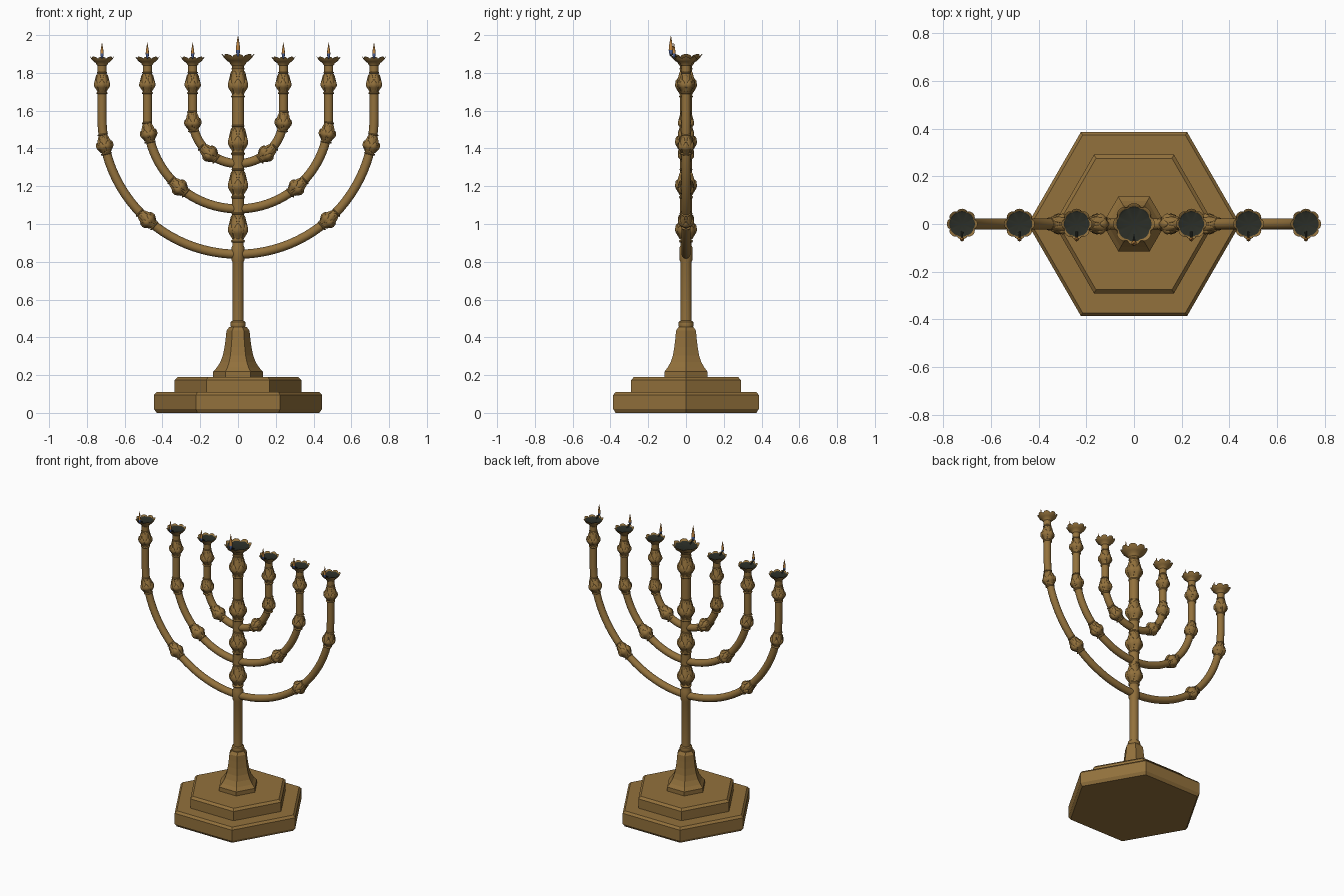
import bpy, bmesh, math
from mathutils import Matrix, Vector

if "Cube" in bpy.data.objects:
    bpy.data.objects.remove(bpy.data.objects["Cube"])

def material(name, rgb):
    m = bpy.data.materials.new(name)
    m.diffuse_color = (*rgb, 1)
    m.use_nodes = True
    m.node_tree.nodes["Principled BSDF"].inputs["Base Color"].default_value = m.diffuse_color
    return m

GOLD = material("aged_gold", (0.29, 0.165, 0.045))
OIL = material("dark_oil", (0.024, 0.027, 0.02))
BLUE = material("flame_blue", (0.08, 0.13, 0.33))
ORANGE = material("flame_orange", (0.55, 0.24, 0.05))

def skin(bm, rows, closed=True, mat=lambda i: 0):
    """Join rows of points with quads; rows of one point make a fan."""
    vs = [[bm.verts.new(p) for p in r] for r in rows]
    for i in range(len(vs) - 1):
        a, b = vs[i], vs[i + 1]
        n = max(len(a), len(b))
        for j in range(n if closed else n - 1):
            k = (j + 1) % n
            quad = [a[j % len(a)], a[k % len(a)], b[k % len(b)], b[j % len(b)]]
            f = bm.faces.new(list(dict.fromkeys(quad)))
            f.material_index = mat(i)

def lathe(bm, profile, n, warp=lambda r, z, t: (r, z), mat=lambda i: 0):
    rows = []
    for r, z in profile:
        if r == 0:
            rows.append([(0, 0, z)])
            continue
        row = []
        for j in range(n):
            t = 2 * math.pi * j / n
            rr, zz = warp(r, z, t)
            row.append((rr * math.cos(t), rr * math.sin(t), zz))
        rows.append(row)
    skin(bm, rows, True, mat)

def finish(bm, name, mats, angle=None, recalc=True):
    if recalc:
        bmesh.ops.recalc_face_normals(bm, faces=bm.faces[:])
    me = bpy.data.meshes.new(name)
    bm.to_mesh(me)
    bm.free()
    for m in mats:
        me.materials.append(m)
    if angle:
        me.shade_smooth()
        me.set_sharp_from_angle(angle=math.radians(angle))
    return me

def place(name, me, matrix=Matrix()):
    ob = bpy.data.objects.new(name, me)
    bpy.context.collection.objects.link(ob)
    ob.matrix_world = matrix
    return ob

def turned(name, profile, n, angle=None):
    bm = bmesh.new()
    lathe(bm, profile, n)
    return place(name, finish(bm, name, [GOLD], angle))

# Hexagonal stepped base and flared pedestal
turned("base_lower_step", [(0, 0), (0.43, 0), (0.445, 0.02), (0.445, 0.095),
                           (0.43, 0.11), (0, 0.11)], 6)
turned("base_upper_step", [(0, 0.1), (0.335, 0.1), (0.335, 0.175), (0.318, 0.19), (0, 0.19)], 6)
turned("pedestal", [(0, 0.18), (0.132, 0.18), (0.132, 0.218), (0.112, 0.24), (0.093, 0.27),
                    (0.08, 0.305), (0.071, 0.35), (0.065, 0.395), (0.061, 0.435),
                    (0.046, 0.455), (0, 0.46)], 6)

# Central stem with collars
turned("stem", [(0.03, 0.45), (0.038, 0.455), (0.041, 0.468), (0.038, 0.482), (0.03, 0.488),
                (0.03, 0.8), (0.034, 0.81), (0.034, 0.875), (0.03, 0.885),
                (0.032, 1.05), (0.032, 1.85)], 32, 40)

# Bud: beaded core wrapped by two rings of pointed petals (unit size)
CORE = [(0, 0.5), (0.08, 0.55), (0.2, 0.72), (0.33, 0.88), (0.45, 0.88), (0.6, 0.78),
        (0.8, 0.64), (1, 0.52)]

def core_radius(v):
    for (v0, r0), (v1, r1) in zip(CORE, CORE[1:]):
        if v <= v1:
            return r0 + (r1 - r0) * (v - v0) / (v1 - v0)
    return CORE[-1][1]

def petal(bm, angle, v0, v1, half, lift):
    rows = []
    for i in range(9):
        s = i / 8
        v = v0 + (v1 - v0) * s
        w = half * (0.55 + 0.9 * s if s < 0.5 else math.sqrt(max(0, 1 - s)) * 1.414)
        row = []
        for u in (-1, -0.92, -0.5, 0, 0.5, 0.92, 1):
            h = lift * (0.35 + 0.65 * (1 - u * u)) * (0.5 + 0.8 * s)
            r = core_radius(v) + (h if abs(u) < 1 else -0.05)
            t = angle + u * w
            row.append((r * math.cos(t), r * math.sin(t), v - 0.5))
        rows.append(row if i < 8 else [((core_radius(v) + lift * 0.6) * math.cos(angle),
                                        (core_radius(v) + lift * 0.6) * math.sin(angle), v - 0.5)])
    skin(bm, rows, False)

bm = bmesh.new()
lathe(bm, [(0.48, -0.6), (0.62, -0.58), (0.66, -0.54), (0.62, -0.5), (0.5, -0.48)]
      + [(r, v - 0.5) for v, r in CORE[1:]]
      + [(0.6, 0.52), (0.62, 0.55), (0.58, 0.58), (0.48, 0.6)], 24)
for k in range(6):
    petal(bm, math.pi * k / 3, 0.28, 0.97, 0.46, 0.1)
    petal(bm, math.pi * (k + 0.5) / 3, 0.04, 0.66, 0.5, 0.15)
BUD = finish(bm, "bud", [GOLD], 40, recalc=False)

def bud(name, pos, direction, radius, length):
    rot = Vector(direction).to_track_quat('Z', 'Y').to_matrix().to_4x4()
    place(name, BUD, Matrix.Translation(pos) @ rot @ Matrix.Diagonal((radius, radius, length, 1)))

# Scalloped cup holding dark oil (unit size)
def scallop(r, z, t):
    f = abs(math.cos(4 * t)) ** 0.6
    k = max(0, (r - 0.72) / 0.28)
    return r * (1 - 0.13 * k * (1 - f)), z - 0.28 * k * (1 - f)

bm = bmesh.new()
lathe(bm, [(0.38, -0.1), (0.46, 0.05), (0.5, 0.2), (0.68, 0.38), (0.86, 0.66), (1, 1),
           (0.95, 0.98), (0.84, 0.8), (0.74, 0.7), (0, 0.68)], 64, scallop,
      lambda i: 1 if i >= 7 else 0)
CUP = finish(bm, "cup", [GOLD, OIL], 45)

# Flame: blue root, orange tip (unit height)
bm = bmesh.new()
lathe(bm, [(0, 0), (0.05, 0.06), (0.09, 0.2), (0.1, 0.32), (0.085, 0.5), (0.05, 0.72),
           (0.02, 0.9), (0, 1)], 12, mat=lambda i: 0 if i < 3 else 1)
FLAME = finish(bm, "flame", [BLUE, ORANGE], 60)

# Wick: thin rod resting in the cup and pointing to the front rim
bm = bmesh.new()
lathe(bm, [(0, 0), (0.005, 0), (0.004, 1), (0, 1)], 8)
WICK = finish(bm, "wick", [OIL], 40)

def lamp(tag, x, z, radius, height, flame_y, flame_z, flame_h):
    place(tag + "_cup", CUP, Matrix.Translation((x, 0, z))
          @ Matrix.Diagonal((radius, radius, height, 1)))
    place(tag + "_flame", FLAME, Matrix.Translation((x, flame_y, flame_z))
          @ Matrix.Diagonal((flame_h, flame_h, flame_h, 1)))
    a = Vector((x, -0.5 * radius, z + 0.65 * height))
    d = Vector((x, flame_y, flame_z + 0.02)) - a
    place(tag + "_wick", WICK, Matrix.Translation(a)
          @ d.to_track_quat('Z', 'Y').to_matrix().to_4x4() @ Matrix.Diagonal((1, 1, d.length, 1)))

# Central buds and lamp
for i, z in enumerate((0.982, 1.215, 1.445, 1.748)):
    bud(f"stem_bud_{i + 1}", (0, 0, z), (0, 0, 1), 0.056, 0.135)
lamp("center", 0, 1.843, 0.087, 0.057, -0.08, 1.885, 0.115)

# Three pairs of curved arms, each a half circle with straight upright ends
CZ, TUBE = 1.56, 0.024
for tag, R, low, high in (("inner", 0.24, 40, 86), ("middle", 0.48, 41, 81), ("outer", 0.72, 42, 79)):
    path = [(-R, 1.845)] + [(R * math.sin(a), CZ - R * math.cos(a)) for a in
                            (math.radians(-90 + 180 * i / 48) for i in range(49))] + [(R, 1.845)]
    rows = []
    for i, (x, z) in enumerate(path):
        p, q = path[max(i - 1, 0)], path[min(i + 1, len(path) - 1)]
        t = Vector((q[0] - p[0], 0, q[1] - p[1])).normalized()
        side = Vector((-t.z, 0, t.x))
        rows.append([Vector((x, 0, z)) + TUBE * (math.cos(b) * side + math.sin(b) * Vector((0, 1, 0)))
                     for b in (2 * math.pi * j / 20 for j in range(20))])
    bm = bmesh.new()
    skin(bm, rows)
    place(tag + "_arms", finish(bm, tag + "_arms", [GOLD], 40))
    for s, side_name in ((-1, "left"), (1, "right")):
        name = f"{tag}_{side_name}"
        for part, deg in (("lower", low), ("upper", high)):
            a = math.radians(deg)
            bud(f"{name}_{part}_bud", (s * R * math.sin(a), 0, CZ - R * math.cos(a)),
                (s * math.cos(a), 0, math.sin(a)), 0.045, 0.095)
        bud(f"{name}_top_bud", (s * R, 0, 1.747), (0, 0, 1), 0.045, 0.1)
        lamp(name, s * R, 1.843, 0.064, 0.043, -0.064, 1.874, 0.088)
